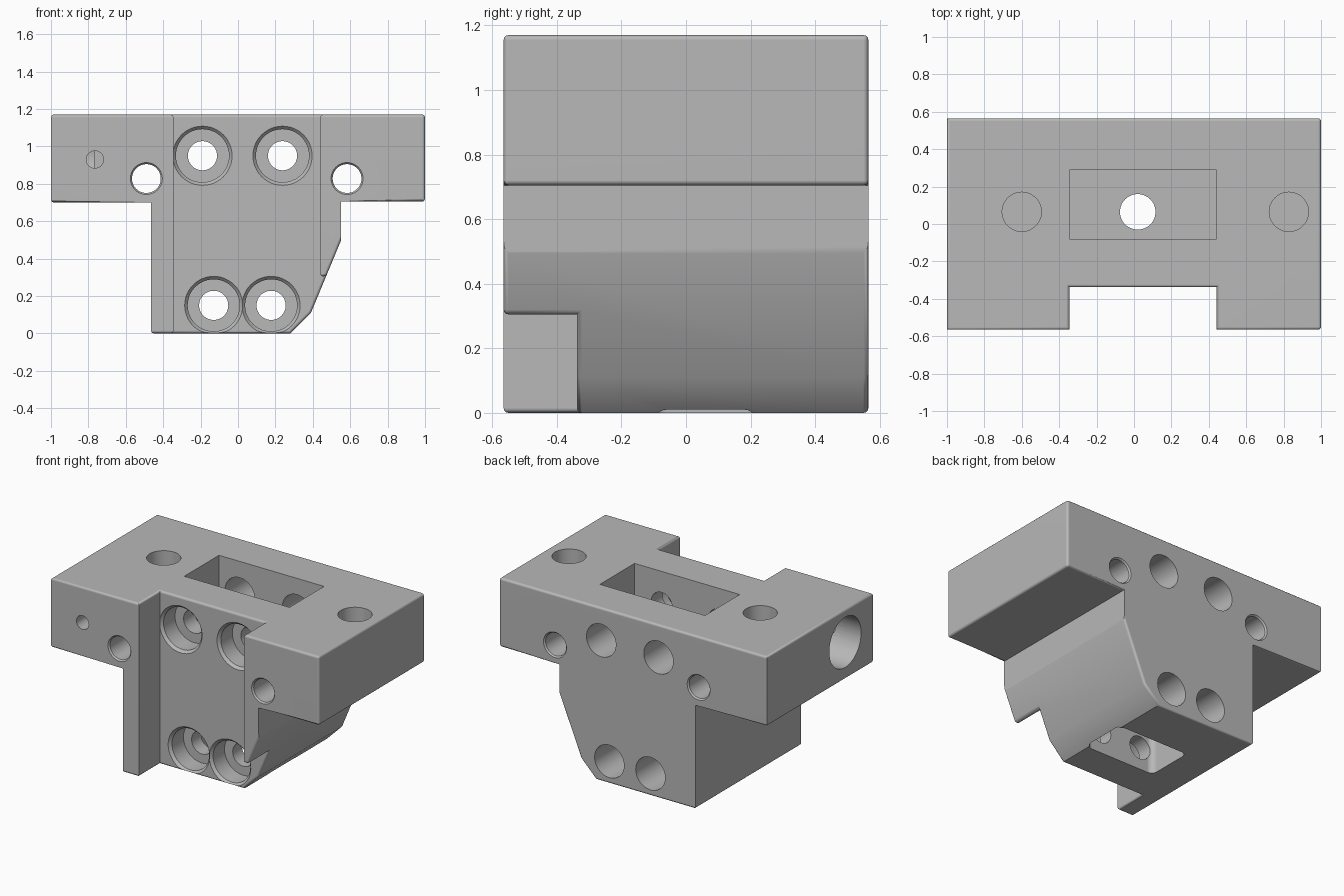
import bpy, bmesh, math
from mathutils import Matrix, Vector

old = bpy.data.objects.get("Cube")
if old:
    bpy.data.objects.remove(old, do_unlink=True)

grey = bpy.data.materials.new("machined grey")
grey.use_nodes = True
grey.diffuse_color = (0.48, 0.48, 0.48, 1)
grey.node_tree.nodes["Principled BSDF"].inputs["Base Color"].default_value = (0.48, 0.48, 0.48, 1)


def make_object(name, bm):
    bmesh.ops.recalc_face_normals(bm, faces=bm.faces)
    mesh = bpy.data.meshes.new(name)
    bm.to_mesh(mesh)
    bm.free()
    mesh.materials.append(grey)
    obj = bpy.data.objects.new(name, mesh)
    bpy.context.collection.objects.link(obj)
    return obj


def box(name, lo, hi, corner=0):
    """Box between two corners, optionally with rounded upright edges."""
    lo, hi = Vector(lo), Vector(hi)
    bm = bmesh.new()
    bmesh.ops.create_cube(bm, size=1)
    bmesh.ops.scale(bm, vec=hi - lo, verts=bm.verts)
    bmesh.ops.translate(bm, vec=(lo + hi) / 2, verts=bm.verts)
    if corner:
        upright = [e for e in bm.edges if abs(e.verts[0].co.z - e.verts[1].co.z) > 0.01]
        bmesh.ops.bevel(bm, geom=upright, offset=corner, segments=6, profile=0.5, affect='EDGES')
    return make_object(name, bm)


def bore(name, origin, axis, steps, sides=48):
    """Stepped drill shape: steps are (distance along axis, radius)."""
    bm = bmesh.new()
    turn = Vector((0, 0, 1)).rotation_difference(Vector(axis)).to_matrix().to_4x4()
    rings = [[bm.verts.new((r * math.cos(2 * math.pi * i / sides),
                            r * math.sin(2 * math.pi * i / sides), t))
              for i in range(sides)] for t, r in steps]
    for a, b in zip(rings, rings[1:]):
        for i in range(sides):
            j = (i + 1) % sides
            bm.faces.new((a[i], a[j], b[j], b[i]))
    bm.faces.new(rings[0])
    bm.faces.new(rings[-1])
    bm.transform(Matrix.Translation(origin) @ turn)
    return make_object(name, bm)


def cut(target, cutter):
    mod = target.modifiers.new("cut", 'BOOLEAN')
    mod.operation = 'DIFFERENCE'
    mod.solver = 'EXACT'
    mod.object = cutter
    bpy.context.view_layer.objects.active = target
    bpy.ops.object.modifier_apply(modifier=mod.name)
    bpy.data.objects.remove(cutter, do_unlink=True)


# Main block: front profile extruded through the depth
FRONT, BACK, TOP = -0.565, 0.565, 1.17
SLOT_L, SLOT_R, SLOT_Y = -0.345, 0.44, -0.338
profile = [(-1, 0.7), (-0.465, 0.7), (-0.465, 0), (0.28, 0), (0.39, 0.11), (0.55, 0.495),
           (0.55, 0.705), (1, 0.705), (1, TOP), (-1, TOP)]
bm = bmesh.new()
face = bm.faces.new([bm.verts.new((x, FRONT, z)) for x, z in profile])
ext = bmesh.ops.extrude_face_region(bm, geom=[face])
bmesh.ops.translate(bm, vec=(0, BACK - FRONT, 0),
                    verts=[g for g in ext["geom"] if isinstance(g, bmesh.types.BMVert)])
block = make_object("mounting_block", bm)

# Front slot, open to the side below the right lug
slot = bmesh.new()
slot_face = slot.faces.new([slot.verts.new((x, -1, z)) for x, z in
                            [(SLOT_L, -1), (1.5, -1), (1.5, 0.305), (SLOT_R, 0.305),
                             (SLOT_R, 2), (SLOT_L, 2)]])
ext = bmesh.ops.extrude_face_region(slot, geom=[slot_face])
bmesh.ops.translate(slot, vec=(0, 1 + SLOT_Y, 0),
                    verts=[g for g in ext["geom"] if isinstance(g, bmesh.types.BMVert)])
cut(block, make_object("slot_cutter", slot))

# Soften the outer edges; most upright edges stay crisp
bm = bmesh.new()
bm.from_mesh(block.data)
bmesh.ops.remove_doubles(bm, verts=bm.verts, dist=0.0001)
bm.normal_update()
soft = []
for e in bm.edges:
    a, b = (v.co for v in e.verts)
    upright = abs((a - b).normalized().z) > 0.99
    if e.is_convex and e.calc_face_angle(0) > 0.9 and (not upright or a.x > 0.9):
        soft.append(e)
bmesh.ops.bevel(bm, geom=soft, offset=0.018, segments=3, profile=0.5,
                affect='EDGES', clamp_overlap=True)
bm.to_mesh(block.data)
bm.free()

# Pockets and the shaft joining them
cut(block, box("top_pocket", (SLOT_L, -0.08, 0.75), (SLOT_R, 0.29, 1.4)))
cut(block, box("bottom_pocket", (-0.23, -0.1, -0.2), (0.29, 0.22, 0.34), corner=0.04))
cut(block, bore("centre_shaft", (0.02, 0.065, 0.2), (0, 0, 1), [(0, 0.095), (0.7, 0.095)]))

# Counterbored bolt holes, wider again through the rear wall
for x, z, r in [(-0.19, 0.95, 0.16), (0.238, 0.95, 0.16), (-0.13, 0.15, 0.157), (0.177, 0.15, 0.157)]:
    cut(block, bore("bolt_hole", (x, SLOT_Y, z), (0, 1, 0),
                    [(-0.002, r), (0.018, r - 0.018), (0.14, r - 0.018), (0.14, 0.078),
                     (0.45, 0.078), (0.45, 0.11), (1.2, 0.11)]))

# Chamfered dowel holes through the wings
depth = BACK - FRONT
for x in (-0.49, 0.583):
    cut(block, bore("dowel_hole", (x, FRONT, 0.828), (0, 1, 0),
                    [(-0.01, 0.094), (0.01, 0.077), (depth - 0.01, 0.077), (depth + 0.01, 0.094)]))

# Blind holes in the top
for x in (-0.6, 0.828):
    cut(block, bore("top_hole", (x, 0.065, TOP + 0.05), (0, 0, -1), [(0, 0.105), (0.3, 0.105)]))

# Side bore and the small cross hole that meets it
cut(block, bore("side_bore", (-1.05, -0.27, 0.95), (1, 0, 0), [(0, 0.17), (0.28, 0.17)]))
cut(block, bore("cross_hole", (-0.765, FRONT - 0.05, 0.93), (0, 1, 0), [(0, 0.046), (0.4, 0.046)]))

# Smooth rounds, crisp edges
bpy.ops.object.select_all(action='DESELECT')
block.select_set(True)
bpy.context.view_layer.objects.active = block
bpy.ops.object.shade_smooth_by_angle(angle=math.radians(32))
weighted = block.modifiers.new("weighted_normals", 'WEIGHTED_NORMAL')
weighted.keep_sharp = True
